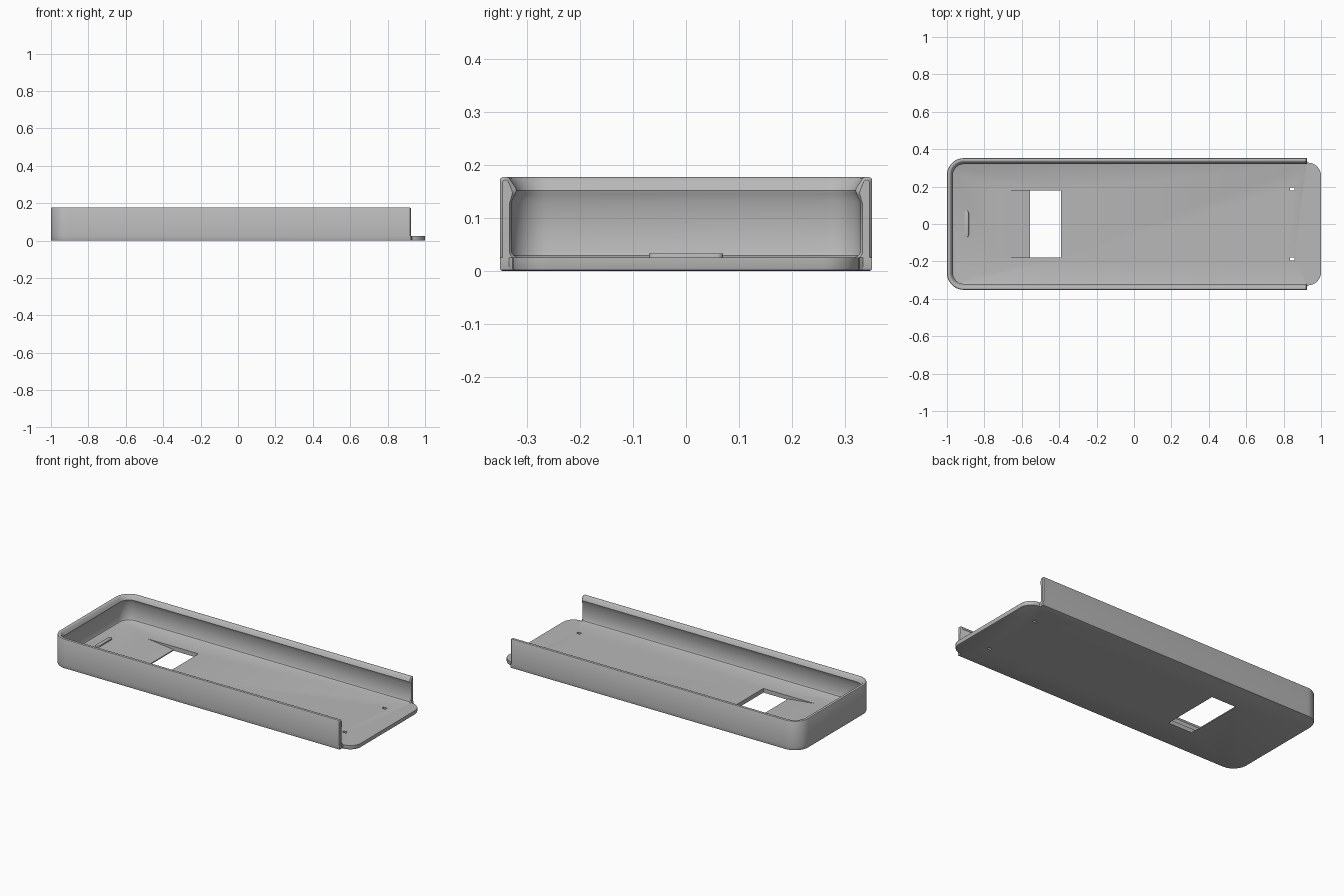
import bpy, bmesh
from math import sin, cos, pi, radians
from mathutils import Vector

cube = bpy.data.objects.get("Cube")
if cube:
    bpy.data.objects.remove(cube)

HALF_W = 0.352      # outer half width
WALL_END = 0.925    # open end of the side walls
FLOOR = 0.025       # floor thickness
R = 0.09            # closed-end corner radius

grey = bpy.data.materials.new("plain_grey")
grey.use_nodes = True
colour = (0.48, 0.48, 0.48, 1)
grey.diffuse_color = colour
grey.node_tree.nodes["Principled BSDF"].inputs["Base Color"].default_value = colour


def finish(name, bm):
    bmesh.ops.recalc_face_normals(bm, faces=bm.faces)
    mesh = bpy.data.meshes.new(name)
    bm.to_mesh(mesh)
    bm.free()
    mesh.materials.append(grey)
    ob = bpy.data.objects.new(name, mesh)
    bpy.context.collection.objects.link(ob)
    return ob


def prism(name, points, move, bevel=0, bevel_z=0):
    """Extrude a polygon; optionally bevel the outline edges at one height."""
    bm = bmesh.new()
    face = bm.faces.new([bm.verts.new(p) for p in points])
    out = bmesh.ops.extrude_face_region(bm, geom=[face], use_keep_orig=True)
    bmesh.ops.translate(bm, vec=move, verts=[v for v in out["geom"] if isinstance(v, bmesh.types.BMVert)])
    bmesh.ops.recalc_face_normals(bm, faces=bm.faces)
    if bevel:
        edges = [e for e in bm.edges if all(abs(v.co.z - bevel_z) < 1e-5 for v in e.verts)]
        bmesh.ops.bevel(bm, geom=edges, offset=bevel, segments=2, profile=0.5,
                        affect='EDGES', clamp_overlap=False)
    return finish(name, bm)


def arc(cx, cy, r, start, end, n=12):
    return [(cx + r * cos(radians(start + (end - start) * i / n)),
             cy + r * sin(radians(start + (end - start) * i / n))) for i in range(n + 1)]


def combine(target, other, operation):
    mod = target.modifiers.new("cut", 'BOOLEAN')
    mod.operation = operation
    mod.solver = 'EXACT'
    mod.object = other
    bpy.ops.object.select_all(action='DESELECT')
    bpy.context.view_layer.objects.active = target
    target.select_set(True)
    bpy.ops.object.modifier_apply(modifier=mod.name)
    bpy.data.objects.remove(other)


# Floor plate: rounded closed end, narrower rounded tongue at the open end
half = [(WALL_END, HALF_W), (WALL_END, 0.335)] + arc(0.93, 0.258, 0.07, 90, 0, 8)
closed_end = arc(R - 1, HALF_W - R, R, 90, 180) + arc(R - 1, R - HALF_W, R, 180, 270)
outline = closed_end + [(x, -y) for x, y in half] + half[::-1]
tray = prism("tray", [(x, y, 0) for x, y in outline], (0, 0, FLOOR), 0.005, 0)

# Wall section: (distance in from the outside, height)
section = [(0, FLOOR), (0, 0.172), (0.002, 0.1755), (0.006, 0.177), (0.014, 0.177),
           (0.018, 0.175), (0.022, 0.169), (0.030, 0.157), (0.032, 0.152),
           (0.030, 0.146), (0.022, 0.13), (0.022, 0.036), (0.026, 0.029), (0.034, FLOOR)]
tip = [(o + (0.012 - o) * 0.4, FLOOR + (z - FLOOR) * 0.965) for o, z in section]

# Wall swept around three sides, with softened tips
bm = bmesh.new()
rings = []


def ring(profile, place):
    rings.append([bm.verts.new((*place(o), z)) for o, z in profile])


for profile, x in ((tip, WALL_END), (section, WALL_END - 0.006)):
    ring(profile, lambda o: (x, HALF_W - o))
for side, start in ((1, 90), (-1, 180)):
    for i in range(13):
        a = radians(start + 90 * i / 12)
        ring(section, lambda o: (R - 1 + (R - o) * cos(a), side * (HALF_W - R) + (R - o) * sin(a)))
for profile, x in ((section, WALL_END - 0.006), (tip, WALL_END)):
    ring(profile, lambda o: (x, o - HALF_W))
n = len(section)
for a, b in zip(rings, rings[1:]):
    for i in range(n):
        j = (i + 1) % n
        bm.faces.new((a[i], a[j], b[j], b[i]))
bm.faces.new(rings[0])
bm.faces.new(rings[-1])
combine(tray, finish("wall", bm), 'UNION')

# Window with a shallow ramp leading down to it
ramp = [(-0.77, 0.0293), (-0.555, 0.006), (-0.555, -0.02),
        (-0.39, -0.02), (-0.39, 0.05), (-0.77, 0.05)]
combine(tray, prism("window_cutter", [(x, -0.18, z) for x, z in ramp], (0, 0.36, 0)), 'DIFFERENCE')

# Two small holes near the open end
for y in (-0.188, 0.188):
    pin = [(0.833, y - 0.008), (0.857, y - 0.008), (0.857, y + 0.008), (0.833, y + 0.008)]
    combine(tray, prism("hole_cutter", [(px, py, -0.02) for px, py in pin], (0, 0, 0.08)), 'DIFFERENCE')

# Raised rounded bar near the closed end
bar = arc(-0.895, 0.058, 0.012, 0, 180, 10) + arc(-0.895, -0.058, 0.012, 180, 360, 10)
stop = prism("stop_bar", [(x, y, 0.02) for x, y in bar], (0, 0, 0.013), 0.002, 0.033)

for ob in (tray, stop):
    bpy.ops.object.select_all(action='DESELECT')
    bpy.context.view_layer.objects.active = ob
    ob.select_set(True)
    bpy.ops.object.shade_smooth_by_angle(angle=radians(32))
